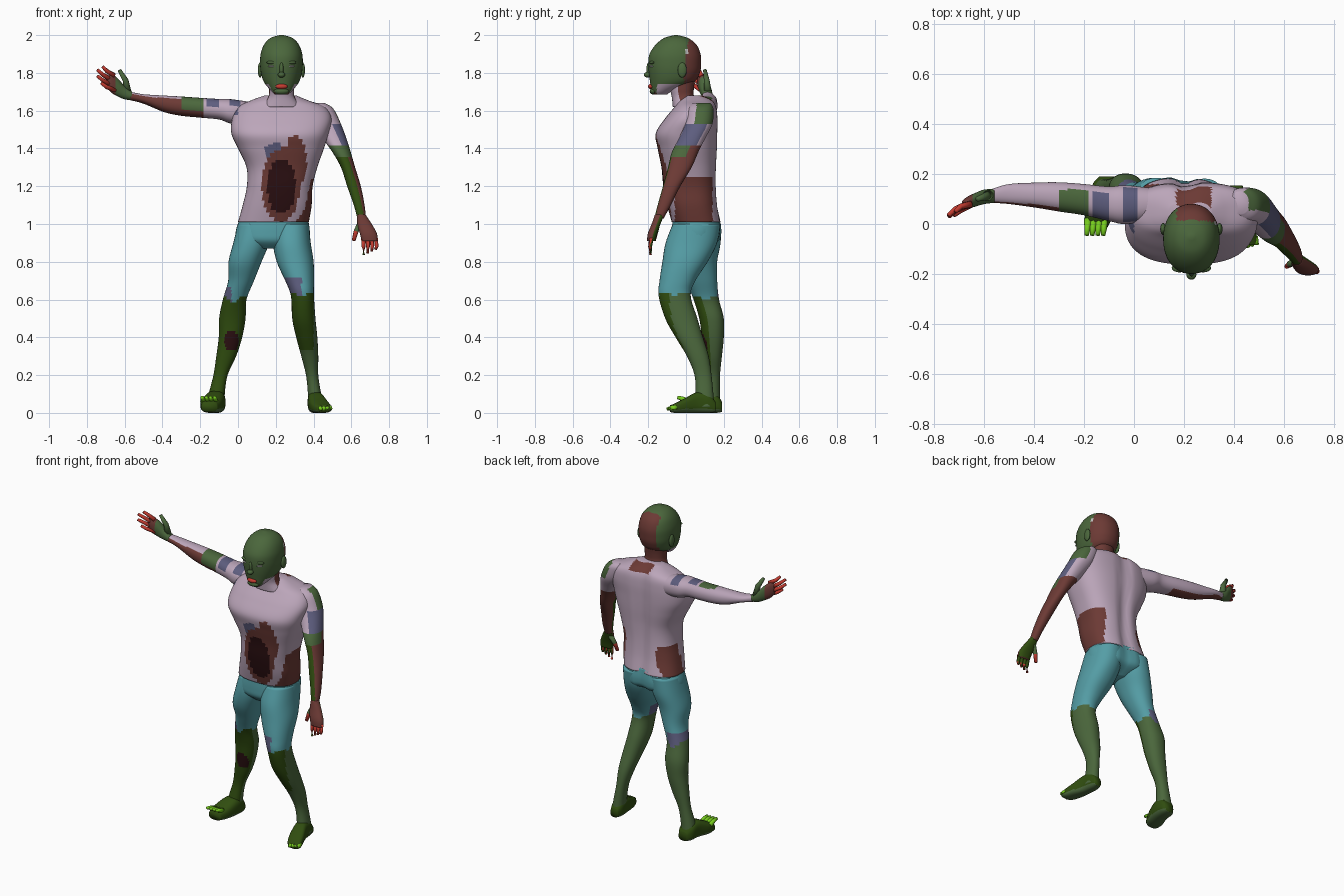
import bpy, bmesh, math
from mathutils import Vector

# Ten flat colours
COLOURS = [("lilac_cloth", (.50, .38, .49)), ("teal_shorts", (.09, .34, .38)),
           ("green_skin", (.07, .135, .045)), ("dark_green_skin", (.03, .075, .005)),
           ("red_brown_flesh", (.15, .042, .035)), ("raw_red", (.55, .045, .03)),
           ("dark_maroon", (.025, .005, .006)), ("slate_blue", (.11, .11, .21)),
           ("bright_green", (.18, .60, .012)), ("pale_grey", (.55, .53, .53))]
LILAC, TEAL, GREEN, DARK, BROWN, RED, MAROON, BLUE, BRIGHT, GREY = range(10)
MATS = []
for cname, col in COLOURS:
    m = bpy.data.materials.new(cname)
    m.diffuse_color = (*col, 1)
    MATS.append(m)


def finish(name, bm, rule):
    """Turn a bmesh into a smooth object coloured by rule(centre, normal)."""
    bmesh.ops.recalc_face_normals(bm, faces=bm.faces)
    bm.normal_update()
    for f in bm.faces:
        f.smooth = True
        f.material_index = rule if isinstance(rule, int) else rule(f.calc_center_median(), f.normal)
    me = bpy.data.meshes.new(name)
    bm.to_mesh(me)
    bm.free()
    for m in MATS:
        me.materials.append(m)
    ob = bpy.data.objects.new(name, me)
    bpy.context.collection.objects.link(ob)
    return ob


def spline(p0, p1, p2, p3, t):
    return [b + .5 * t * (c - a + t * (2 * a - 5 * b + 4 * c - d + t * (3 * (b - c) + d - a)))
            for a, b, c, d in zip(p0, p1, p2, p3)]


def loft(name, axis, rings, rule, power=2.2, sides=40, steps=6, shape=None):
    """Rings are (position on axis, min a, max a, min b, max b)."""
    dense = []
    for i in range(len(rings) - 1):
        q = [rings[max(0, min(len(rings) - 1, i + k))] for k in (-1, 0, 1, 2)]
        dense += [spline(*q, s / steps) for s in range(steps)]
    dense.append(rings[-1])
    bm = bmesh.new()
    loops = []
    for t, a0, a1, b0, b1 in dense:
        loop = []
        for k in range(sides):
            c, s = math.cos(math.tau * k / sides), math.sin(math.tau * k / sides)
            a = (a0 + a1) / 2 + (a1 - a0) / 2 * math.copysign(abs(c) ** (2 / power), c)
            b = (b0 + b1) / 2 + (b1 - b0) / 2 * math.copysign(abs(s) ** (2 / power), s)
            co = {'z': (a, b, t), 'x': (t, a, b), 'y': (a, t, b)}[axis]
            loop.append(bm.verts.new(shape(Vector(co)) if shape else co))
        loops.append(loop)
    for l, u in zip(loops, loops[1:]):
        for k in range(sides):
            j = (k + 1) % sides
            bm.faces.new((l[k], l[j], u[j], u[k]))
    bm.faces.new(loops[0])
    bm.faces.new(loops[-1])
    return finish(name, bm, rule)


def digits(name, chains, rule, sides=8):
    """Fingers and toes: each chain is (points, start radius, end radius)."""
    bm = bmesh.new()
    for pts, r0, r1 in chains:
        pts = [Vector(p) for p in pts]
        loops = []
        for i, p in enumerate(pts):
            d = pts[min(i + 1, len(pts) - 1)] - pts[max(i - 1, 0)]
            q = d.to_track_quat('Z', 'Y')
            r = r0 + (r1 - r0) * i / (len(pts) - 1)
            loops.append([bm.verts.new(p + q @ Vector((r * math.cos(math.tau * k / sides),
                          r * math.sin(math.tau * k / sides), 0))) for k in range(sides)])
        for l, u in zip(loops, loops[1:]):
            for k in range(sides):
                bm.faces.new((l[k], l[(k + 1) % sides], u[(k + 1) % sides], u[k]))
        bm.faces.new(loops[0])
        bm.faces.new(loops[-1])
    return finish(name, bm, rule)


def blob(name, centre, radii, rule):
    bm = bmesh.new()
    bmesh.ops.create_uvsphere(bm, u_segments=16, v_segments=10, radius=1)
    for v in bm.verts:
        v.co = Vector(centre) + Vector([a * b for a, b in zip(v.co, radii)])
    return finish(name, bm, rule)


def inside(x, z, cx, cz, rx, rz):
    return ((x - cx) / rx) ** 2 + ((z - cz) / rz) ** 2 < 1


# Torso with belly wound, torn flanks and a spine groove
def torso_rule(c, n):
    x, y, z = c
    if n.y < 0 and y < 0.03:
        if inside(x, z, .23, 1.2, .077, .145):
            return MAROON
        if inside(x, z, .225, 1.2, .1, .19) or inside(x, z, .30, 1.33, .065, .14):
            return BROWN
        if inside(x, z, .19, 1.37, .05, .06):
            return BLUE
    if x > .31 and -.06 < y < .14 and z < 1.25 - .3 * max(0, -y):
        return BROWN
    if x < .11 and .02 < y < .16 and z < 1.19:
        return BROWN
    if x < .0 and z > 1.58:
        return BLUE
    if z > 1.64 and y > .05 and .17 < x < .31:
        return BROWN
    return LILAC


def spine(v):
    if v.y > .05:
        v.y -= .022 * math.exp(-((v.x - .205) / .035) ** 2)
    return v


loft("torso", 'z', [(1.01, .0, .375, -.075, .185), (1.1, .025, .39, -.1, .168),
     (1.2, .047, .395, -.12, .16), (1.3, .045, .42, -.13, .16), (1.4, .0, .455, -.15, .165),
     (1.48, -.035, .48, -.16, .167), (1.56, -.03, .495, -.11, .167), (1.62, .0, .46, -.06, .16),
     (1.655, .07, .37, -.035, .14), (1.68, .14, .31, .0, .09)],
     torso_rule, power=2.6, sides=64, steps=8, shape=spine)

# Shorts seat
loft("shorts_seat", 'z', [(1.03, .01, .37, -.07, .182), (.96, -.012, .38, -.075, .19),
     (.91, .0, .365, -.07, .175), (.87, .09, .27, -.03, .1)], TEAL, shape=spine)


# Legs
def right_leg_rule(c, n):
    if c.z > .60 + .02 * math.sin(c.x * 60):
        return BLUE if c.z < .66 and (c.x < -.035 or (n.y > .3 and c.x < .02)) else TEAL
    if n.y < 0 and inside(c.x, c.z, -.035, .38, .038, .055):
        return MAROON
    return DARK if n.y < -.25 else GREEN


def left_leg_rule(c, n):
    if c.z > .625 + .012 * math.sin(c.x * 70):
        return BLUE if c.z < .72 and c.x < .335 and n.y < .3 else TEAL
    return DARK if n.y < -.25 and c.z > .33 and c.x < .40 else GREEN


loft("right_leg", 'z', [(1.0, .0, .18, -.05, .185), (.9, -.025, .165, -.06, .183),
     (.8, -.05, .125, -.045, .165), (.7, -.052, .085, .0, .165), (.6, -.08, .045, .04, .175),
     (.5, -.1, .04, .07, .2), (.4, -.102, .022, .085, .2), (.3, -.115, -.01, .1, .19),
     (.2, -.13, -.055, .11, .18), (.1, -.155, -.07, .095, .18), (.03, -.165, -.07, .09, .185)],
     right_leg_rule)
loft("left_leg", 'z', [(1.0, .19, .375, -.07, .182), (.9, .185, .385, -.108, .165),
     (.8, .205, .4, -.125, .115), (.7, .25, .402, -.14, .05), (.62, .28, .402, -.145, .025),
     (.5, .287, .41, -.11, .06), (.4, .308, .42, -.055, .09), (.3, .335, .425, .005, .12),
     (.2, .36, .425, .045, .135), (.1, .37, .44, .05, .145), (.03, .37, .45, .04, .15)],
     left_leg_rule)

# Feet
foot_rule = lambda c, n: DARK if n.z > -.3 else GREEN
loft("right_foot", 'y', [(.19, -.14, -.08, .005, .06), (.16, -.165, -.068, 0, .1),
     (.1, -.175, -.068, 0, .115), (.03, -.197, -.085, 0, .085), (-.02, -.195, -.11, .005, .06)],
     foot_rule, power=2.8)
loft("left_foot", 'y', [(.155, .385, .435, .005, .06), (.12, .37, .445, 0, .1),
     (.06, .37, .455, 0, .11), (-.01, .38, .48, 0, .075), (-.06, .4, .495, 0, .05),
     (-.085, .42, .49, .005, .04)], foot_rule, power=2.8)
digits("right_toes", [([(-.185 + .022 * i, .02, .06), (-.187 + .022 * i, -.02, .075),
       (-.19 + .022 * i, -.045, .082)], .015, .009) for i in range(4)], BRIGHT)
digits("left_toes", [([(.43 + .018 * i, -.05, .03), (.435 + .018 * i, -.08, .025),
       (.44 + .018 * i, -.1 + .008 * i, .02)], .013, .009) for i in range(4)], BRIGHT)


# Raised right arm
def raised_rule(c, n):
    front = -.75 * n.y - .66 * n.z
    if c.x > -.19:
        if n.z > .1 and -.17 < c.x < -.10 and n.y < .5:
            return BLUE
        return BLUE if n.z > .5 and -.05 < c.x < .01 else LILAC
    if c.x > -.3 and n.z > -.35 and n.y < .45:
        return GREEN
    if c.x < -.57:
        return GREEN
    return BROWN if front > .05 else LILAC


loft("raised_arm", 'x', [(.1, .02, .14, 1.52, 1.64), (-.03, .0, .155, 1.53, 1.66),
     (-.1, .012, .15, 1.553, 1.662), (-.2, .035, .16, 1.563, 1.668), (-.3, .05, .167, 1.573, 1.675),
     (-.39, .065, .166, 1.592, 1.68), (-.5, .08, .16, 1.637, 1.687), (-.57, .085, .14, 1.655, 1.7)],
     raised_rule)
loft("raised_palm", 'x', [(-.56, .085, .14, 1.655, 1.7), (-.6, .08, .138, 1.66, 1.73),
     (-.635, .07, .125, 1.675, 1.77), (-.67, .06, .108, 1.695, 1.795), (-.69, .06, .09, 1.72, 1.785)],
     lambda c, n: GREEN if c.x > -.65 else BROWN)
digits("raised_fingers", [([(-.655, .08, 1.785), (-.695, .07, 1.81), (-.715, .05, 1.832)], .014, .009),
       ([(-.665, .08, 1.76), (-.715, .06, 1.79), (-.743, .035, 1.815)], .014, .009),
       ([(-.665, .08, 1.735), (-.715, .055, 1.76), (-.742, .03, 1.782)], .014, .009),
       ([(-.65, .08, 1.71), (-.695, .055, 1.725), (-.722, .035, 1.745)], .014, .009)], RED)
digits("raised_thumb", [([(-.585, .115, 1.7), (-.595, .11, 1.76), (-.628, .1, 1.815)], .022, .01)], GREEN)


# Lowered left arm
def lowered_rule(c, n):
    if c.z > 1.42:
        if n.x > .2 and n.y > -.2 and c.z > 1.53:
            return GREEN
        return BLUE if n.x > .3 and n.y < .5 and c.z < 1.53 else LILAC
    if c.z > 1.35 and n.y < .1:
        return GREEN
    return DARK if n.x * -.45 - n.y * .89 > .45 else BROWN


loft("lowered_arm", 'z', [(1.64, .39, .46, .04, .13), (1.61, .37, .505, .01, .145),
     (1.53, .4, .545, -.005, .14), (1.45, .45, .575, -.04, .1), (1.38, .5, .597, -.075, .065),
     (1.3, .545, .62, -.095, .03), (1.2, .578, .65, -.122, -.03), (1.1, .613, .67, -.15, -.08),
     (1.03, .632, .677, -.168, -.118)], lowered_rule)
hand_rule = lambda c, n: DARK if n.y > .15 else BROWN
loft("lowered_palm", 'z', [(1.05, .63, .675, -.165, -.115), (1.0, .632, .708, -.182, -.135),
     (.95, .645, .735, -.202, -.152), (.91, .655, .74, -.206, -.162)], hand_rule)
digits("lowered_fingers", [([(.664 + .022 * i, -.183, .925), (.665 + .023 * i, -.19, .88),
       (.665 + .021 * i, -.188, .835 + .01 * i)], .0125, .008) for i in range(4)],
       lambda c, n: DARK if n.y > .3 else RED)
digits("lowered_thumb", [([(.65, -.15, 1.01), (.625, -.16, .96), (.612, -.17, .912)], .017, .01)],
       lambda c, n: RED if c.z < .96 else GREEN)


# Neck and head
def head_rule(c, n):
    if c.x > .17 and c.y > -.01 + .25 * max(0, c.z - 1.88):
        return GREY if c.y < .005 and c.z > 1.85 else BROWN
    if c.z < 1.745 and c.y > -.155 and c.y < -.03:
        return LILAC
    return BROWN if c.z < 1.712 and .19 < c.x < .27 else GREEN


loft("neck", 'z', [(1.79, .16, .3, -.09, .055), (1.72, .165, .297, -.085, .042),
     (1.67, .16, .3, -.075, .045), (1.62, .12, .34, -.07, .09)],
     lambda c, n: BROWN if n.y > -.3 else LILAC)
loft("head", 'z', [(1.685, .195, .265, -.175, -.1), (1.705, .175, .287, -.183, -.07),
     (1.75, .138, .322, -.19, .04), (1.8, .122, .338, -.197, .073), (1.85, .117, .343, -.2, .08),
     (1.9, .12, .34, -.193, .077), (1.95, .138, .322, -.16, .055), (1.985, .172, .288, -.115, .01),
     (2.0, .22, .24, -.06, -.045)], head_rule, power=2.15, sides=48)
blob("nose_tip", (.23, -.203, 1.79), (.02, .02, .015), GREEN)
blob("nose_bridge", (.23, -.193, 1.82), (.012, .017, .038), GREEN)
blob("chin", (.23, -.17, 1.703), (.04, .022, .018), GREEN)
blob("lips", (.23, -.185, 1.728), (.033, .016, .014), RED)
for side, name in ((-1, "right"), (1, "left")):
    blob(name + "_eye", (.23 + side * .047, -.178, 1.835), (.023, .016, .006), GREY)
    blob(name + "_brow", (.23 + side * .047, -.176, 1.855), (.032, .018, .01), GREEN)
    blob(name + "_ear", (.23 + side * .113, -.02, 1.815), (.012, .024, .04), GREEN)
